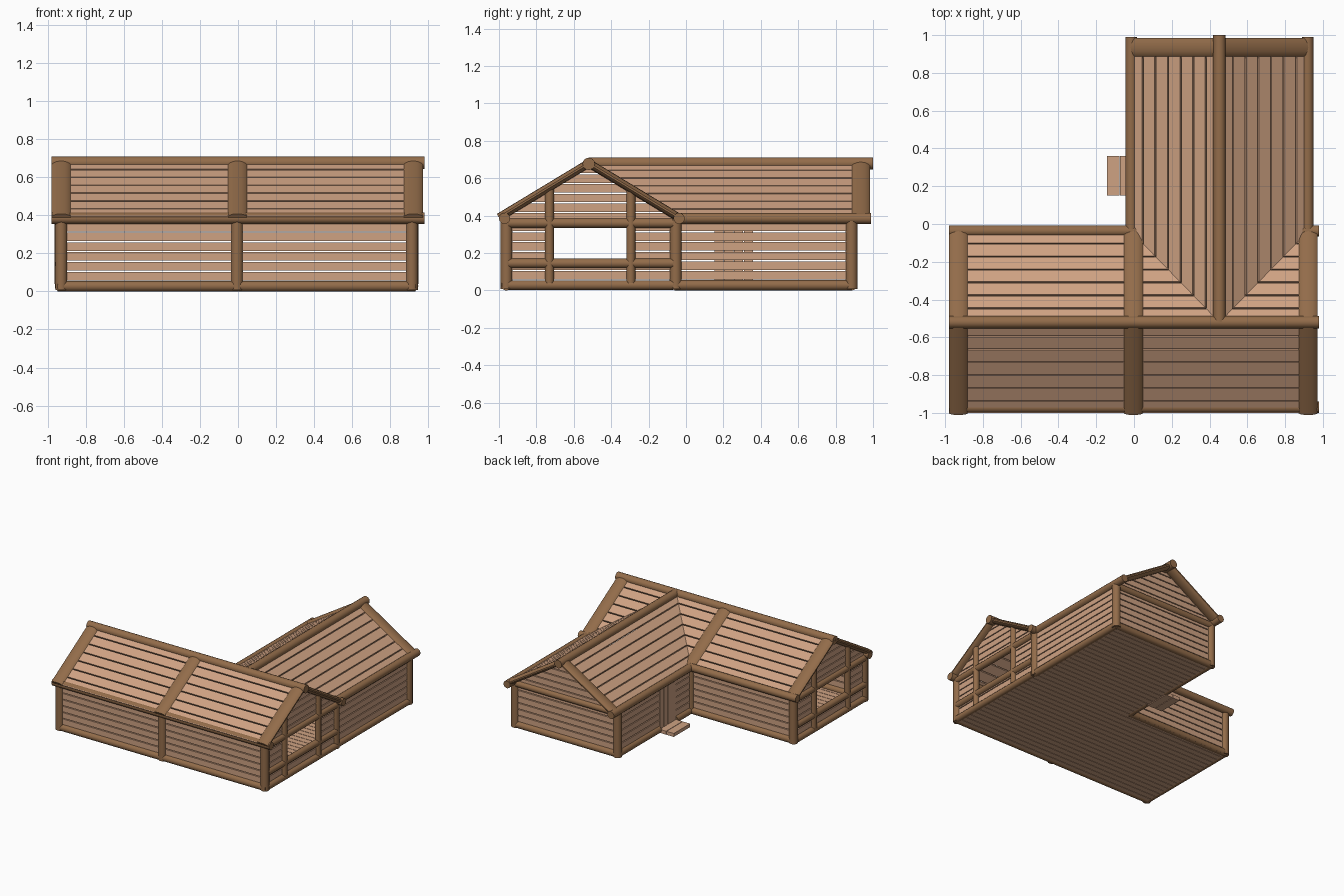
import bpy, bmesh, math
from mathutils import Vector, Matrix

if "Cube" in bpy.data.objects:
    bpy.data.objects.remove(bpy.data.objects["Cube"])

def material(name, rgb):
    m = bpy.data.materials.new(name)
    m.diffuse_color = (*rgb, 1)
    m.use_nodes = True
    m.node_tree.nodes["Principled BSDF"].inputs["Base Color"].default_value = m.diffuse_color
    return m

PLANK = material("pale plank wood", (0.62, 0.36, 0.225))
LOG = material("brown log wood", (0.29, 0.15, 0.068))

EAVE, RIDGE = 0.385, 0.675            # heights of the roof edges
XL, XM, XR = -0.93, -0.005, 0.915     # post lines across
YF, YB, YE = -0.96, -0.055, 0.885     # front, inner and rear wall lines
MY, MD = -0.52, 0.48                  # long wing: ridge line, half depth
SX, SD = 0.4525, 0.4675               # side wing: ridge line, half width
GAP, THICK, ROWS = 0.007, 0.02, 6
Z0, Z1 = 0.055, 0.365                 # wall board range
PITCH = (Z1 - Z0) / ROWS

def finish(name, bm, mat, smooth=False):
    bmesh.ops.recalc_face_normals(bm, faces=bm.faces)
    me = bpy.data.meshes.new(name)
    bm.to_mesh(me)
    bm.free()
    me.materials.append(mat)
    ob = bpy.data.objects.new(name, me)
    bpy.context.collection.objects.link(ob)
    if smooth:
        bpy.ops.object.select_all(action='DESELECT')
        ob.select_set(True)
        bpy.context.view_layer.objects.active = ob
        bpy.ops.object.shade_smooth_by_angle(angle=math.radians(40))
    return ob

def prism(bm, pts, off):
    """Board: flat outline thickened evenly to both sides."""
    off = Vector(off) / 2
    a = [bm.verts.new(Vector(p) - off) for p in pts]
    b = [bm.verts.new(Vector(p) + off) for p in pts]
    bm.faces.new(a)
    bm.faces.new(b)
    for i in range(len(a)):
        j = (i + 1) % len(a)
        bm.faces.new((a[i], a[j], b[j], b[i]))

def log(name, p, q, r=0.03, wide=None, axis=(0, 0, 1)):
    """Round log from p to q; 'wide' flattens it, broad along 'axis'."""
    p, q = Vector(p), Vector(q)
    d = (q - p).normalized()
    u = Vector(axis)
    if abs(u.dot(d)) > 0.9:
        u = Vector((1, 0, 0))
    u = (u - d * u.dot(d)).normalized()
    v = d.cross(u)
    bm = bmesh.new()
    bmesh.ops.create_cone(bm, cap_ends=True, segments=14, radius1=1, radius2=1, depth=1)
    m = Matrix((u * (wide or r), v * r, d * (q - p).length)).transposed().to_4x4()
    m.translation = (p + q) / 2
    bmesh.ops.transform(bm, matrix=m, verts=bm.verts)
    return finish(name, bm, LOG, True)

def place(axis, c):
    """Maps wall coordinates (u, z) onto the wall plane."""
    return (lambda u, z: (u, c, z)) if axis == 'x' else (lambda u, z: (c, u, z))

def wall(name, axis, c, u0, u1, gable=None, hole=None):
    """Horizontal wall boards; gable=(ridge, half) adds the triangle on top."""
    at = place(axis, c)
    off = (0, THICK, 0) if axis == 'x' else (THICK, 0, 0)
    bm = bmesh.new()
    for i in range(12 if gable else ROWS):
        za, zb = Z0 + i * PITCH + GAP / 2, Z0 + (i + 1) * PITCH - GAP / 2
        if za > RIDGE - 0.02:
            break
        zb = min(zb, RIDGE - 0.01)
        lo, hi = [u0, u0], [u1, u1]
        if gable:
            for k, z in enumerate((za, zb)):
                h = gable[1] * min(1, (RIDGE - z) / (RIDGE - EAVE))
                lo[k], hi[k] = max(u0, gable[0] - h), min(u1, gable[0] + h)
        spans = [(lo, hi)]
        if hole and hole[2] <= i < hole[3]:
            spans = [(lo, [hole[0]] * 2), ([hole[1]] * 2, hi)]
        for l, h in spans:
            prism(bm, [at(l[0], za), at(h[0], za), at(h[1], zb), at(l[1], zb)], off)
    return finish(name, bm, PLANK)

def slope(name, half, point, ends, normal, n=7):
    """Roof boards running along the eave; ends(d) gives start and stop."""
    bm = bmesh.new()
    for i in range(n):
        da, db = [(i + s) * half / n + g for s, g in ((0, GAP / 2), (1, -GAP / 2))]
        (a0, a1), (b0, b1) = ends(da / half), ends(db / half)
        z = lambda d: EAVE + (RIDGE - EAVE) * d / half
        prism(bm, [point(a0, da, z(da)), point(a1, da, z(da)),
                   point(b1, db, z(db)), point(b0, db, z(db))],
              Vector(normal).normalized() * THICK)
    return finish(name, bm, PLANK)

RISE = RIDGE - EAVE
# Long wing roof: full front slope, rear slope split by the valleys
slope("front_roof", MD, lambda u, d, z: (u, MY - MD + d, z), lambda t: (-0.95, 0.945), (0, -RISE, MD))
rear = lambda u, d, z: (u, MY + MD - d, z)
slope("rear_roof_left", MD, rear, lambda t: (-0.95, SX - SD * (1 - t)), (0, RISE, MD))
slope("rear_roof_right", MD, rear, lambda t: (SX + SD * (1 - t), 0.945), (0, RISE, MD))
# Side wing roof, mitred into the long wing
for s, n in ((-1, "left"), (1, "right")):
    slope("side_roof_" + n, SD, lambda u, d, z: (SX + s * (SD - d), u, z),
          lambda t: (MY + MD * (1 - t), 0.95), (s * RISE, 0, SD))

# Ridge and eave logs
log("main_ridge", (-0.98, MY, 0.677), (0.98, MY, 0.677), 0.033)
log("side_ridge", (SX, MY, 0.679), (SX, 1.0, 0.679), 0.033)
log("front_eave", (-0.98, -0.97, EAVE), (0.98, -0.97, EAVE))
log("rear_eave_left", (-0.98, -0.037, EAVE), (0.025, -0.037, EAVE))
log("rear_eave_right", (0.88, -0.037, EAVE), (0.98, -0.037, EAVE))
for x in (SX - SD, SX + SD):
    log("side_eave", (x, -0.06, EAVE), (x, 0.99, EAVE))

# Broad flattened rafters
for x in (-0.93, -0.003, 0.922):
    for s in (-1, 1):
        log("main_rafter", (x, MY + s * MD, EAVE + 0.005), (x, MY, RIDGE + 0.005), 0.022, 0.052, (1, 0, 0))
for s in (-1, 1):
    log("side_rafter", (SX + s * SD, 0.935, EAVE + 0.005), (SX, 0.935, RIDGE + 0.005), 0.022, 0.05, (0, 1, 0))

# Upright corner and middle posts
for x, y in ((XL, YF), (XM, YF), (XR, YF), (XL, YB), (XM, YB), (XR, YB), (XM, YE), (XR, YE)):
    log("post", (x, y, 0.008), (x, y, 0.38), 0.032)

# Walls and sills
DOOR0, DOOR1 = 0.15, 0.36
wall("front_wall", 'x', YF, XL, XR)
wall("rear_wall", 'x', YB, XL, XM)
wall("side_wall_right", 'y', XR, YB, YE)
wall("side_wall_left_near", 'y', XM, YB, DOOR0)
wall("side_wall_left_far", 'y', XM, DOOR1, YE)
wall("rear_gable", 'x', YE, XM, XR, (SX, SD))
log("front_sill", (XL - 0.02, YF, 0.028), (XR + 0.02, YF, 0.028), 0.028)
log("rear_sill", (XL, YB, 0.028), (XM, YB, 0.028), 0.028)
log("rear_gable_sill", (XM, YE, 0.028), (XR, YE, 0.028), 0.028)
log("rear_gable_tie", (XM, YE + 0.005, 0.362), (XR, YE + 0.005, 0.362), 0.026)
log("right_sill", (XR, YB, 0.028), (XR, YE, 0.028), 0.028)
log("left_sill_near", (XM, YB, 0.028), (XM, DOOR0, 0.028), 0.028)
log("left_sill_far", (XM, DOOR1, 0.028), (XM, YE, 0.028), 0.028)

# Both windowed gables of the long wing, with their timber frames
WIN = (-0.73, -0.295)
for x, s in ((XL, -1), (XR, 1)):
    wall("window_gable", 'y', x, YF, YB, (MY, MD), (*WIN, 2, 6))
    for z in (0.028, 0.145, 0.36):
        log("gable_rail", (x + s * 0.008, YF + 0.01, z), (x + s * 0.008, YB - 0.015, z), 0.026)
    for y in WIN:
        top = EAVE + RISE * (1 - abs(y - MY) / MD)
        log("gable_stud", (x + s * 0.012, y, 0.04), (x + s * 0.012, y, top), 0.024)

# Door of upright boards and its doorstep
bm = bmesh.new()
for i in range(4):
    w = (DOOR1 - DOOR0) / 4
    a, b = DOOR0 + i * w + 0.002, DOOR0 + (i + 1) * w - 0.002
    prism(bm, [(XM, a, 0.02), (XM, b, 0.02), (XM, b, 0.375), (XM, a, 0.375)], (THICK, 0, 0))
finish("door", bm, PLANK)
bm = bmesh.new()
for a, b in ((-0.142, -0.077), (-0.073, -0.008)):
    prism(bm, [(a, DOOR0, 0.016), (b, DOOR0, 0.016), (b, DOOR1, 0.016), (a, DOOR1, 0.016)], (0, 0, 0.028))
finish("doorstep", bm, PLANK)

# Floor boards over the L-shaped plan
bm = bmesh.new()
n = 36
for i in range(n):
    h = (YE - YF) / n
    a, b = YF + i * h + 0.002, YF + (i + 1) * h - 0.002
    x = XL if b < YB + 0.02 else XM
    prism(bm, [(x, a, 0.014), (XR, a, 0.014), (XR, b, 0.014), (x, b, 0.014)], (0, 0, 0.018))
finish("floor", bm, PLANK)
